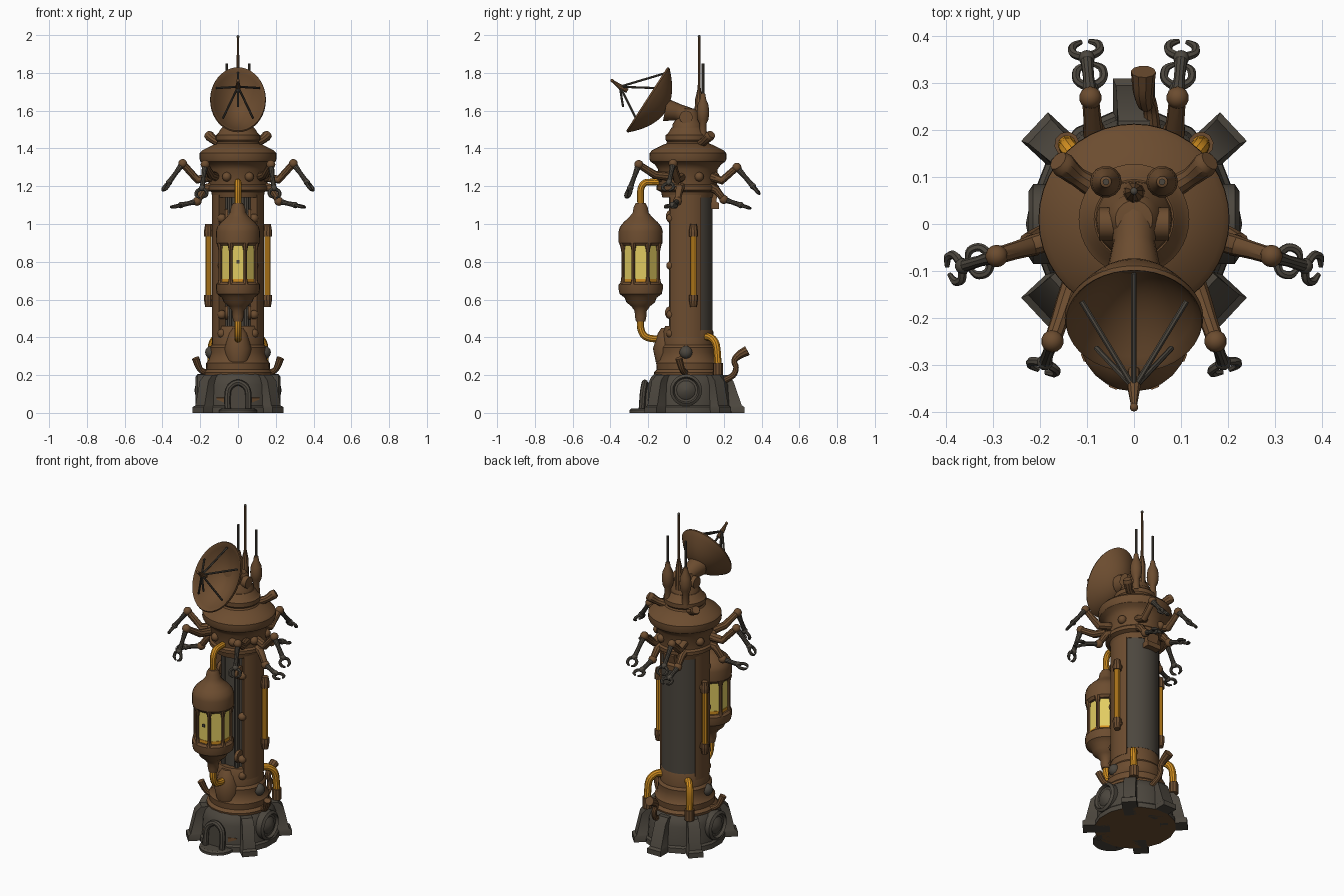
import bpy, bmesh, math
from mathutils import Vector, Matrix

if "Cube" in bpy.data.objects:
    bpy.data.objects.remove(bpy.data.objects["Cube"])

def mat(name, c):
    m = bpy.data.materials.new(name)
    m.diffuse_color = (*c, 1)
    m.use_nodes = True
    m.node_tree.nodes["Principled BSDF"].inputs["Base Color"].default_value = m.diffuse_color
    return m

BROWN = mat("rusty_brown", (0.15, 0.073, 0.029))
GREY = mat("dark_stone", (0.072, 0.062, 0.048))
ORANGE = mat("amber_orange", (0.66, 0.28, 0.015))
YELLOW = mat("glass_yellow", (0.75, 0.60, 0.12))
CY = 0.01  # y of the tower axis

def finish(bm, name, m):
    bmesh.ops.remove_doubles(bm, verts=bm.verts, dist=1e-5)
    bmesh.ops.recalc_face_normals(bm, faces=bm.faces)
    me = bpy.data.meshes.new(name)
    bm.to_mesh(me)
    bm.free()
    me.materials.append(m)
    o = bpy.data.objects.new(name, me)
    bpy.context.collection.objects.link(o)
    return o

def skin(bm, rings, caps=True):
    for a, b in zip(rings, rings[1:]):
        n = len(a)
        for i in range(n):
            bm.faces.new((a[i], a[(i + 1) % n], b[(i + 1) % n], b[i]))
    if caps:
        bm.faces.new(rings[0][::-1])
        bm.faces.new(rings[-1])

def lathe(name, prof, m, c=(0, CY, 0), n=32, sx=1, sy=1, rot=None, turn=0):
    bm = bmesh.new()
    rings = []
    for r, z in prof:
        r = max(r, 1e-4)
        ring = []
        for i in range(n):
            a = 2 * math.pi * (i + turn) / n
            v = Vector((r * sx * math.cos(a), r * sy * math.sin(a), z))
            ring.append(bm.verts.new((rot @ v if rot else v) + Vector(c)))
        rings.append(ring)
    skin(bm, rings)
    return finish(bm, name, m)

def tube(name, pts, r, m, n=10, smooth=True):
    P = [Vector(p) for p in pts]
    R = r if isinstance(r, (list, tuple)) else [r] * len(P)
    if smooth and len(P) > 2:  # Catmull-Rom resampling
        Q, S, k = [], [], 5
        E = [2 * P[0] - P[1]] + P + [2 * P[-1] - P[-2]]
        for i in range(len(P) - 1):
            a, b, c, d = E[i:i + 4]
            for j in range(k):
                t = j / k
                Q.append(0.5 * (2 * b + (c - a) * t + (2 * a - 5 * b + 4 * c - d) * t * t + (3 * b - a - 3 * c + d) * t ** 3))
                S.append(R[i] + (R[i + 1] - R[i]) * t)
        P, R = Q + [P[-1]], S + [R[-1]]
    bm = bmesh.new()
    rings, u = [], None
    for i, p in enumerate(P):
        t = (P[min(i + 1, len(P) - 1)] - P[max(i - 1, 0)]).normalized()
        u = t.orthogonal() if u is None else u - t * u.dot(t)
        u.normalize()
        w = t.cross(u)
        rings.append([bm.verts.new(p + R[i] * (math.cos(2 * math.pi * j / n) * u + math.sin(2 * math.pi * j / n) * w)) for j in range(n)])
    skin(bm, rings)
    return finish(bm, name, m)

def ball(name, c, r, m):
    bm = bmesh.new()
    bmesh.ops.create_uvsphere(bm, u_segments=14, v_segments=8, radius=r, matrix=Matrix.Translation(c))
    return finish(bm, name, m)

def sector(name, r0, r1, a0, a1, z0, z1, m, n=12):
    """Curved wall; angles in degrees measured from the back (+y)."""
    A = [math.radians(90 - a0 - (a1 - a0) * i / n) for i in range(n + 1)]
    prof = [(r1 * math.cos(a), r1 * math.sin(a)) for a in A] + [(r0 * math.cos(a), r0 * math.sin(a)) for a in A[::-1]]
    bm = bmesh.new()
    skin(bm, [[bm.verts.new((x, y + CY, z)) for x, y in prof] for z in (z0, z1)])
    return finish(bm, name, m)

def block(name, ang, r0, rb, rt, w, z0, z1, m):
    """Radial block with a sloped outer face; angle in degrees from +x."""
    bm = bmesh.new()
    rot = Matrix.Rotation(math.radians(ang), 4, 'Z')
    rings = []
    for z, r, h in ((z0, rb, w), (z0 + .03, rb, w), (z0 + .04, rb - .015, w * .85), (z1 - .03, rt, w * .8), (z1, rt - .03, w * .75)):
        rings.append([bm.verts.new(rot @ Vector(p) + Vector((0, CY, 0))) for p in ((r0, -h, z), (r, -h, z), (r, h, z), (r0, h, z))])
    skin(bm, rings)
    return finish(bm, name, m)

# stone base, buttresses, door and side wheels
base = lathe("stone_base", [(0, 0), (.222, 0), (.22, .03), (.21, .04), (.203, .15), (.19, .185), (.165, .212), (0, .212)], GREY, n=16, sy=1.06, turn=.5)
base.data.materials.append(BROWN)
for p in base.data.polygons:
    if p.center.z < .001:
        p.material_index = 1
for a in (43, 137, 223, 317):
    block("buttress", a, .14, .29, .245, .042, 0, .2, GREY)
block("rear_buttress", 90, .14, .30, .24, .045, 0, .2, GREY)
lathe("front_step", [(0, 0), (.1, 0), (.1, .015), (.09, .022), (0, .022)], GREY, c=(0, -.2, 0), n=20)
arch = [(-.055, -.235, 0), (-.055, -.228, .1), (-.04, -.222, .14), (0, -.218, .16), (.04, -.222, .14), (.055, -.228, .1), (.055, -.235, 0)]
tube("door_arch", arch, .017, GREY, 8)
bm = bmesh.new()
skin(bm, [[bm.verts.new((x, yy, z)) for x, y, z in arch] for yy in (-.222, -.16)])
finish(bm, "door", GREY)
for s in (-1, 1):
    ry = Matrix.Rotation(s * math.pi / 2, 3, 'Y')
    lathe("side_wheel", [(0, 0), (.085, 0), (.085, .05), (.07, .06), (.062, .045), (.05, .045), (.03, .06), (0, .066)], GREY, c=(s * .165, 0, .12), n=24, rot=ry)
    block("brown_wall_plate", 270 + s * 25, .1, .215, .2, .025, .05, .2, BROWN)
    tube("base_horn", [(s * .16, 0, .21), (s * .2, -.02, .23), (s * .225, -.038, .29)], [.018, .016, .02], BROWN)
    ball("base_bolt", (s * .14, .0, .32), .035, GREY)

# tower body
lathe("lower_flare", [(0, .2), (.178, .2), (.18, .215), (.165, .23), (.168, .265), (.155, .28), (.148, .32), (.15, .345), (.138, .36), (.135, .43), (.12, .46), (0, .46)], BROWN)
lathe("inner_core", [(0, .4), (.092, .4), (.092, 1.2), (0, 1.2)], GREY)
sector("rear_panel", .07, .131, -60, 60, .44, 1.18, GREY, 14)
for s in (-1, 1):
    sector("side_shell", .07, .138, s * 60, s * 134, .4, 1.18, BROWN)
    for z in (.42, .52, .78, 1.03):
        ball("column_knob", (s * .085, -.08, z), .024, BROWN)
    tube("front_pillar", [(s * .045, -.075, .4), (s * .045, -.075, 1.18)], .014, GREY, 8)
    tube("pillar_gear", [(s * .052, -.075, .53), (s * .07, -.075, .53)], .038, BROWN, 12)
    tube("pillar_gear", [(s * .052, -.068, 1.04), (s * .07, -.068, 1.04)], .04, BROWN, 12)
lathe("front_collar", [(0, -.09), (.06, -.09), (.075, -.02), (.05, .06), (.03, .09), (0, .09)], BROWN, c=(0, -.1, .36), n=16)
block("rear_hatch", 90, .1, .165, .16, .045, 1.08, 1.2, BROWN)
lathe("head", [(0, 1.14), (.135, 1.14), (.142, 1.17), (.165, 1.18), (.165, 1.2), (.155, 1.21), (.158, 1.29), (.175, 1.315), (.198, 1.33),
               (.204, 1.345), (.203, 1.375), (.19, 1.39), (.13, 1.42), (.115, 1.425), (.11, 1.435), (.118, 1.445), (.118, 1.47), (.105, 1.48), (.09, 1.505), (.085, 1.51), (0, 1.51)], BROWN, n=40)
for i in range(8):
    a = math.radians(22.5 + 45 * i)
    ball("head_boss", (.155 * math.cos(a), CY + .155 * math.sin(a), 1.25), .025, BROWN)

# side pipes, lower pipes, cap horns, rear spout
for s in (-1, 1):
    x = s * .156
    tube("side_pipe", [(x, .04, .6), (x, .04, .97)], .017, ORANGE)
    for z, d in ((.6, -1), (.96, 1)):
        tube("pipe_joint", [(x, .04, z - d * .025), (x, .04, z), (x, .04, z + d * .04)], [.024, .025, .018], BROWN)
        tube("pipe_bracket", [(s * .11, .04, z), (x, .04, z)], .017, BROWN)
    tube("lower_pipe", [(s * .08, .1, .40), (s * .112, .13, .40), (s * .138, .16, .36), (s * .143, .17, .25)], .02, ORANGE)
    tube("lower_pipe_socket", [(s * .143, .17, .2), (s * .143, .17, .265)], .027, BROWN)
    tube("cap_horn", [(s * .07, .07, 1.42), (s * .12, .10, 1.44), (s * .15, .125, 1.465), (s * .162, .135, 1.475)], [.025, .021, .027, .022], BROWN)
tube("rear_spout", [(.04, .2, .17), (.035, .25, .2), (.03, .265, .24), (.025, .255, .275), (.02, .28, .305), (.02, .325, .33)], [.018, .016, .015, .016, .022, .027], BROWN)

# lantern with cage and pipes
LC = (0, -.24, 0)
lathe("lantern_bottom", [(0, .485), (.025, .485), (.03, .51), (.032, .54), (.05, .565), (.075, .585), (.085, .61), (.112, .63), (.117, .655), (.117, .68), (.105, .692), (0, .692)], BROWN, LC, 24)
lathe("lantern_top", [(0, .885), (.105, .885), (.116, .9), (.117, .96), (.11, .985), (.09, 1.01), (.062, 1.035), (.042, 1.06), (.037, 1.09), (.026, 1.11), (0, 1.115)], BROWN, LC, 24)
lathe("lantern_glass", [(.098, .68), (.098, .895)], YELLOW, LC, 8, turn=.5)
lathe("lantern_glow_band", [(.101, .685), (.101, .71)], ORANGE, LC, 8, turn=.5)
for i in range(8):
    a = math.pi * (i + .5) / 4
    x, y = .101 * math.cos(a), LC[1] + .101 * math.sin(a)
    tube("lantern_bar", [(x, y, .68), (x, y, .72), (x, y, .85), (x, y, .9)], [.017, .009, .009, .02], BROWN, 8)
tube("lantern_badge", [(0, -.331, .8), (0, -.337, .8)], .012, GREY, 4)
tube("lantern_upper_pipe", [(0, -.24, 1.1), (0, -.24, 1.18), (0, -.222, 1.215), (0, -.19, 1.222), (0, -.12, 1.222)], .018, ORANGE)
tube("lantern_lower_pipe", [(0, -.24, .5), (0, -.24, .45), (0, -.222, .41), (0, -.18, .393), (0, -.1, .393)], .019, ORANGE)

# claw arms
def arm(name, base, end, pts):
    d = Vector((end[0] - base[0], end[1] - base[1], 0)).normalized()
    P = [Vector((base[0], base[1], z)) + d * t for t, z in pts]
    side = d.cross(Vector((0, 0, 1)))
    tube(name + "_upper", [P[0], P[1], (P[1] + P[2]) / 2, P[2]], [.024, .022, .019, .018], BROWN, smooth=False)
    ball(name + "_elbow", P[2], .024, BROWN)
    tube(name + "_forearm", [P[2], (P[2] + P[3]) / 2, P[3]], [.017, .012, .014], GREY, smooth=False)
    ball(name + "_wrist", P[3], .017, GREY)
    f = (P[3] - P[2]).normalized()
    for s in (-1, 1):
        tube(name + "_claw", [P[3], P[3] + f * .018 + side * s * .027, P[3] + f * .042 + side * s * .027, P[3] + f * .055 + side * s * .008], [.01, .009, .009, .005], GREY, 7)

for s in (-1, 1):
    arm("side_arm", (s * .13, -.02), (s * .4, -.1), [(0, 1.25), (.09, 1.235), (.17, 1.32), (.245, 1.22)])
    arm("lower_side_arm", (s * .13, -.02), (s * .4, -.1), [(0, 1.2), (.045, 1.19), (.09, 1.12), (.18, 1.1)])
    arm("rear_arm", (s * .08, .13), (s * .105, .4), [(0, 1.25), (.06, 1.23), (.14, 1.3), (.225, 1.2)])
    arm("lower_rear_arm", (s * .08, .12), (s * .1, .4), [(0, 1.2), (.04, 1.18), (.08, 1.13), (.17, 1.1)])
    arm("front_arm", (s * .115, -.08), (s * .195, -.31), [(0, 1.25), (.09, 1.26), (.18, 1.315), (.228, 1.19)])

# dish mount and antennas
lathe("dish_turret", [(0, 1.48), (.085, 1.48), (.08, 1.53), (.06, 1.56), (.055, 1.59), (.04, 1.61), (0, 1.615)], BROWN, n=20)
tube("dish_pivot", [(-.075, 0, 1.565), (.075, 0, 1.565)], .035, BROWN, 16)
tube("dish_neck", [(0, .03, 1.56), (0, -.04, 1.59), (0, -.11, 1.605)], [.05, .045, .06], BROWN, 16)
tube("main_antenna", [(0, .065, 1.5), (0, .068, 1.66), (0, .07, 1.72), (0, .07, 1.99)], [.025, .02, .008, .006], BROWN, smooth=False)
ball("antenna_tip", (0, .07, 1.992), .008, GREY)
for s in (-1, 1):
    c = (s * .06, .09, 0)
    lathe("antenna_bulb", [(0, 1.45), (.022, 1.46), (.018, 1.53), (.03, 1.555), (.034, 1.59), (.03, 1.63), (.017, 1.66), (.012, 1.69), (0, 1.695)], BROWN, c, 14)
    tube("side_antenna", [(c[0], c[1], 1.68), (c[0], c[1], 1.85)], .007, GREY, 8)

# oval dish with feed struts
bowl = [(i / 10, .105 * (i / 10) ** 2) for i in range(11)]
prof = [(r, z - .105 - .012) for r, z in bowl] + [(1.02, -.006), (1.0, .003)] + [(r * .97, z - .105) for r, z in bowl[::-1]]
lathe("dish", prof, BROWN, c=(0, -.205, 1.66), n=40, sx=.145, sy=.2, rot=Matrix.Rotation(math.radians(57.1), 3, 'X'))
hub = (0, -.35, 1.727)
for p in ((0, -.105, 1.8), (.112, -.165, 1.72), (-.112, -.165, 1.72), (.08, -.265, 1.56), (-.08, -.265, 1.56)):
    tube("feed_strut", [p, hub], .006, GREY, 7)
tube("feed_horn", [(0, -.31, 1.705), (0, -.35, 1.727), (0, -.39, 1.758)], [.012, .014, .006], BROWN, smooth=False)
ball("feed_tip", (0, -.391, 1.759), .009, BROWN)
tube("feed_probe", [hub, (0, -.333, 1.62)], .006, GREY, 7)

for o in bpy.context.scene.objects:
    o.select_set(True)
    bpy.context.view_layer.objects.active = o
bpy.ops.object.shade_smooth_by_angle(angle=math.radians(35))
